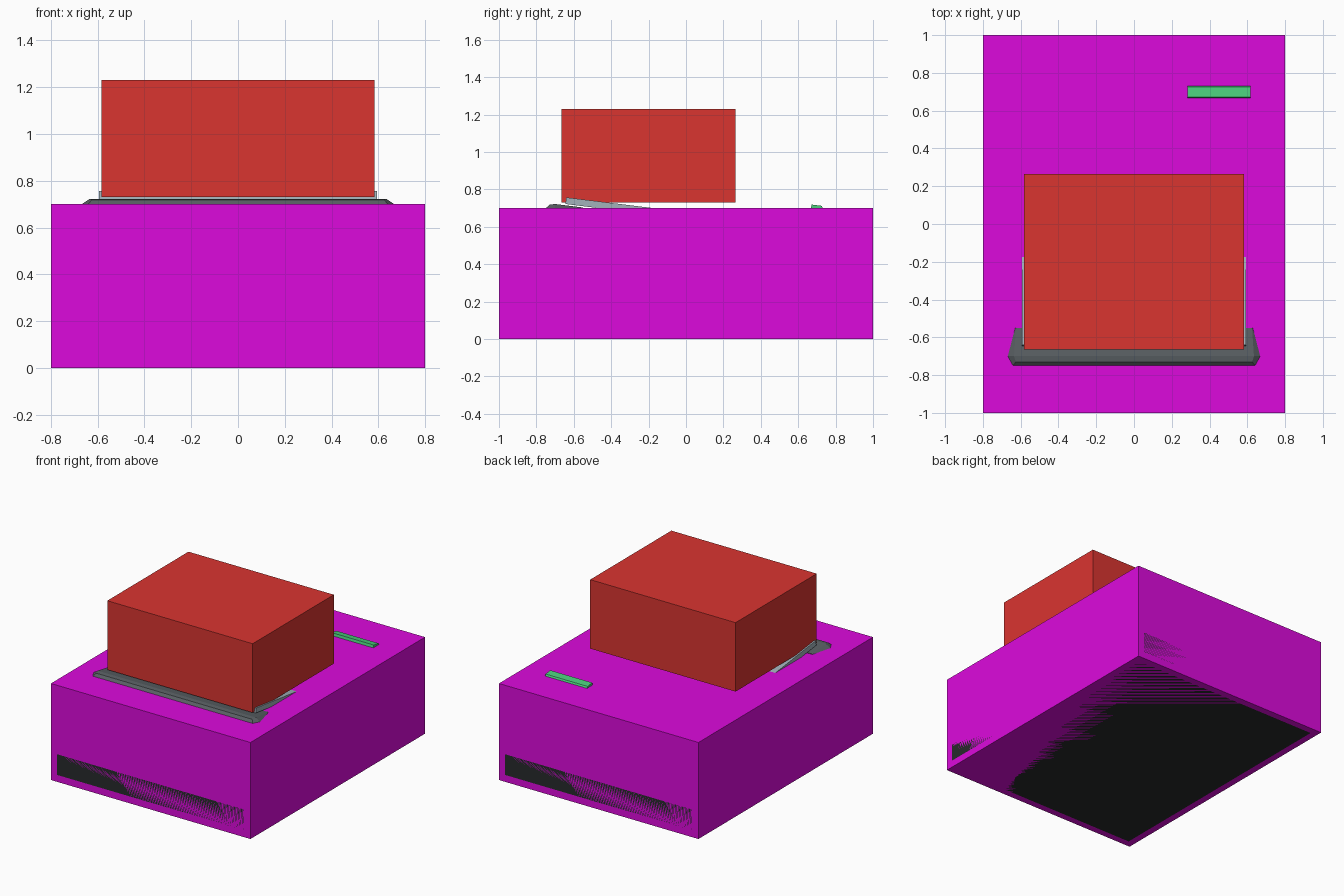
import bpy, bmesh

if "Cube" in bpy.data.objects:
    bpy.data.objects.remove(bpy.data.objects["Cube"])


def paint(ob, rgb):
    mat = bpy.data.materials.new(ob.name + "_paint")
    mat.diffuse_color = (*rgb, 1)
    mat.use_nodes = True
    mat.node_tree.nodes["Principled BSDF"].inputs["Base Color"].default_value = mat.diffuse_color
    ob.data.materials.append(mat)


def finish(name, bm, rgb):
    bmesh.ops.recalc_face_normals(bm, faces=bm.faces)
    me = bpy.data.meshes.new(name)
    bm.to_mesh(me)
    bm.free()
    ob = bpy.data.objects.new(name, me)
    bpy.context.collection.objects.link(ob)
    paint(ob, rgb)
    return ob


def extrude_x(name, profile, x0, x1, rgb):
    """Closed (y, z) profile extruded between x0 and x1."""
    bm = bmesh.new()
    face = bm.faces.new([bm.verts.new((x0, y, z)) for y, z in profile])
    ext = bmesh.ops.extrude_face_region(bm, geom=[face])["geom"]
    verts = [v for v in ext if isinstance(v, bmesh.types.BMVert)]
    bmesh.ops.translate(bm, vec=(x1 - x0, 0, 0), verts=verts)
    return finish(name, bm, rgb)


def box(name, x, y0, y1, z0, z1, rgb):
    return extrude_x(name, [(y0, z0), (y1, z0), (y1, z1), (y0, z1)], -x, x, rgb)


# Large lower block and the smaller block floating just above it
box("lower_block", 0.8, -1, 1, 0, 0.7, (0.72, 0.003, 0.72))
box("upper_block", 0.583, -0.665, 0.265, 0.73, 1.23, (0.7, 0.035, 0.03))

# Dark bevelled base tray, flush with the lower block's sides and underside
base = box("base_tray", 0.8, -1, 1, 0, 0.25, (0.02, 0.023, 0.025))
bev = base.modifiers.new("bevel", 'BEVEL')
bev.width = 0.05
bev.segments = 1

# Grey ridge plate: lower outline and raised top outline
lower = [(0.65, -0.76, 0.69), (0.683, -0.70, 0.69), (0.64, -0.55, 0.69)]
upper = [(0.625, -0.73, 0.718), (0.635, -0.70, 0.722), (0.625, -0.55, 0.703)]
bm = bmesh.new()
for x, y, z in lower + upper:
    for side in (-1, 1):
        bm.verts.new((side * x, y, z))
bmesh.ops.convex_hull(bm, input=bm.verts)
finish("ridge_plate", bm, (0.1, 0.115, 0.125))

# Pale tilted panel sinking into the block toward the back
extrude_x("tilted_panel",
          [(-0.645, 0.722), (-0.18, 0.664), (-0.175, 0.70), (-0.64, 0.757)],
          -0.594, 0.594, (0.36, 0.45, 0.5))

# Green button on the rear right
extrude_x("green_button",
          [(0.665, 0.69), (0.672, 0.719), (0.725, 0.712), (0.737, 0.69)],
          0.282, 0.618, (0.07, 0.62, 0.2))
